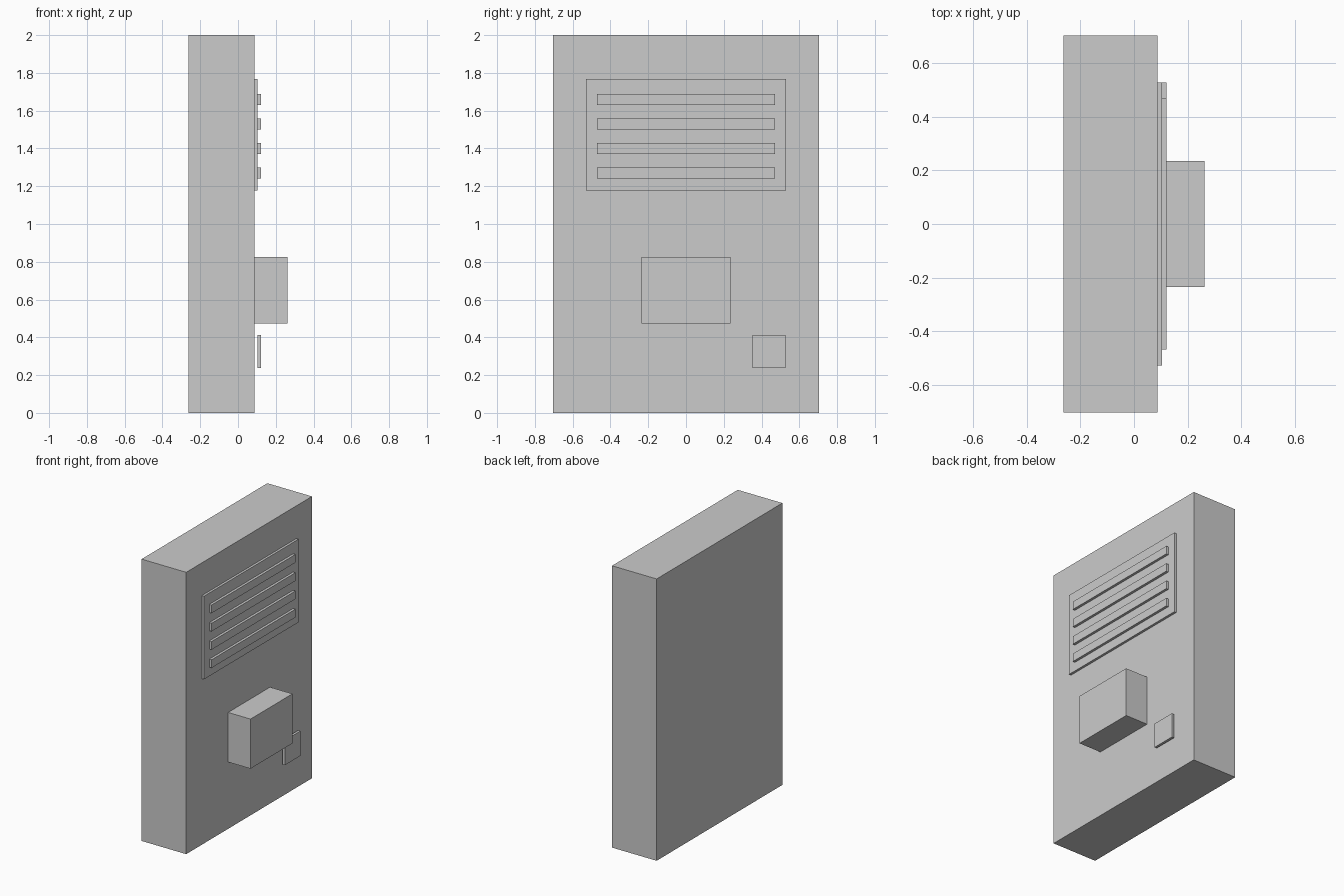
import bpy

# Remove the default object
old = bpy.data.objects.get("Cube")
if old:
    bpy.data.objects.remove(old, do_unlink=True)

# Single grey finish
GREY = (0.6, 0.6, 0.6, 1.0)
grey = bpy.data.materials.new("plain_grey")
grey.use_nodes = True
grey.diffuse_color = GREY
shader = next(n for n in grey.node_tree.nodes if n.type == 'BSDF_PRINCIPLED')
shader.inputs["Base Color"].default_value = GREY


def box(name, x, y, z):
    """Axis-aligned block from (min, max) ranges."""
    ranges = (x, y, z)
    bpy.ops.mesh.primitive_cube_add(size=1, location=[(a + b) / 2 for a, b in ranges])
    ob = bpy.context.object
    ob.name = ob.data.name = name
    ob.scale = [b - a for a, b in ranges]
    bpy.ops.object.transform_apply(location=False, rotation=False, scale=True)
    ob.data.materials.append(grey)
    return ob


FACE = 0.087     # outer face of the cabinet
PLATE = 0.104    # outer face of the vent plate
RAISED = 0.122   # outer face of the slats and button

# Main cabinet
box("cabinet", (-0.263, FACE), (-0.705, 0.705), (0, 2))

# Vent plate with four horizontal slats
box("vent_plate", (FACE, PLATE), (-0.529, 0.529), (1.178, 1.768))
for i in range(4):
    mid = 1.27 + i * 0.1295
    box(f"vent_slat_{i + 1}", (PLATE, RAISED), (-0.47, 0.47), (mid - 0.029, mid + 0.029))

# Projecting box below the vent
box("handle_box", (FACE, 0.263), (-0.235, 0.235), (0.474, 0.826))

# Small square button standing just off the cabinet face
box("button", (PLATE, RAISED), (0.352, 0.528), (0.237, 0.413))
